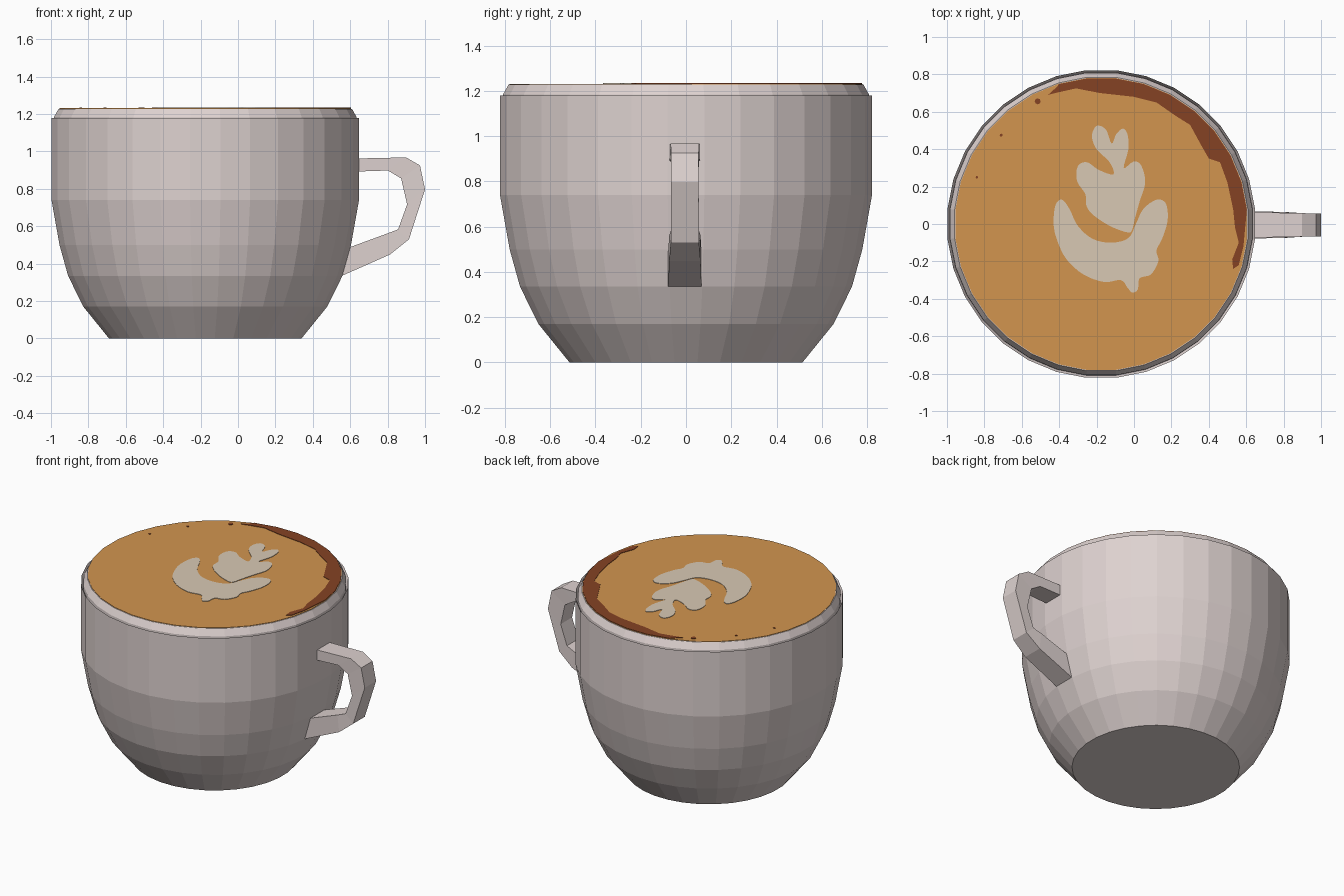
import bpy, bmesh, math

CX, SIDES, TOP = -0.175, 32, 1.23


def material(name, rgb):
    """Flat material from 0-255 sRGB values."""
    def lin(c):
        c /= 255
        return c / 12.92 if c <= 0.04045 else ((c + 0.055) / 1.055) ** 2.4
    m = bpy.data.materials.new(name)
    m.diffuse_color = (*[lin(c) for c in rgb], 1)
    return m


CERAMIC = material("ceramic", (222, 210, 208))
COFFEE = material("coffee", (210, 149, 79))
CREMA = material("dark_crema", (133, 66, 35))
FOAM = material("milk_foam", (217, 201, 180))


def finish(name, bm, mat):
    bmesh.ops.recalc_face_normals(bm, faces=bm.faces)
    mesh = bpy.data.meshes.new(name)
    bm.to_mesh(mesh)
    bm.free()
    mesh.materials.append(mat)
    obj = bpy.data.objects.new(name, mesh)
    bpy.context.collection.objects.link(obj)
    return obj


def loft(name, rings, mat):
    """Join rings of points into a closed, capped solid."""
    bm = bmesh.new()
    vs = [[bm.verts.new(p) for p in ring] for ring in rings]
    n = len(vs[0])
    for a, b in zip(vs, vs[1:]):
        for i in range(n):
            j = (i + 1) % n
            bm.faces.new((a[i], a[j], b[j], b[i]))
    bm.faces.new(vs[0])
    bm.faces.new(vs[-1])
    return finish(name, bm, mat)


def ring(r, z):
    return [(CX + r * math.cos((i + 0.5) * math.tau / SIDES),
             r * math.sin((i + 0.5) * math.tau / SIDES), z) for i in range(SIDES)]


def plate(name, outline, mat, thick=0.003):
    """Thin painted plate lying on the coffee."""
    z = TOP + 0.001
    return loft(name, [[(x, y, z) for x, y in outline],
                       [(x, y, z + thick) for x, y in outline]], mat)


def smooth(points, steps=4):
    """Closed Catmull-Rom curve through the points."""
    out, n = [], len(points)
    for i in range(n):
        p0, p1, p2, p3 = (points[(i + k) % n] for k in (-1, 0, 1, 2))
        for s in range(steps):
            t = s / steps
            out.append(tuple(0.5 * (2 * b + (c - a) * t + (2 * a - 5 * b + 4 * c - d) * t * t
                                    + (3 * b - a - 3 * c + d) * t ** 3)
                             for a, b, c, d in zip(p0, p1, p2, p3)))
    return out


# Cup body with groove and bevelled lip
loft("cup", [ring(r, z) for r, z in [
    (0.517, 0), (0.655, 0.17), (0.737, 0.335), (0.783, 0.5), (0.826, 0.74),
    (0.826, 1.18), (0.813, 1.155), (0.812, 1.185), (0.788, TOP - 0.002)]], CERAMIC)

# Coffee surface
loft("coffee_surface", [ring(0.784, TOP - 0.003), ring(0.784, TOP + 0.001)], COFFEE)

# Handle: outer point, inner point and half width of each section
sections = [((0.62, 0.962), (0.62, 0.892), 0.068), ((0.898, 0.968), (0.802, 0.898), 0.063),
            ((0.973, 0.925), (0.872, 0.856), 0.061), ((1.0, 0.797), (0.904, 0.717), 0.061),
            ((0.914, 0.53), (0.856, 0.583), 0.062), ((0.813, 0.449), (0.80, 0.562), 0.069),
            ((0.54, 0.328), (0.59, 0.485), 0.074)]
loft("handle", [[(o[0], -w - 0.005, o[1]), (o[0], w - 0.005, o[1]),
                 (i[0], w - 0.005, i[1]), (i[0], -w - 0.005, i[1])]
                for o, i, w in sections], CERAMIC)

# Dark crema band along the back right of the rim
inner = [(-0.46, 0.69), (-0.40, 0.705), (-0.31, 0.725), (-0.18, 0.70), (0.0, 0.68),
         (0.12, 0.65), (0.22, 0.58), (0.30, 0.53), (0.36, 0.42), (0.40, 0.35),
         (0.46, 0.33), (0.50, 0.22), (0.53, 0.08), (0.54, -0.02), (0.56, -0.10),
         (0.525, -0.19), (0.53, -0.24), (0.56, -0.22), (0.585, -0.12)]
rim = [p[:2] for p in ring(0.782, 0)[:10]]
plate("crema_band", inner + rim + [(-0.41, 0.735)], CREMA)

# Crema specks
for k, (x, y, r) in enumerate([(-0.515, 0.656, 0.016), (-0.71, 0.475, 0.008),
                               (-0.84, 0.25, 0.007)]):
    plate(f"crema_speck_{k + 1}", [(x + r * math.cos(a * math.tau / 8),
                                    y + r * math.sin(a * math.tau / 8)) for a in range(8)], CREMA)

# Latte art: lower crescent leaf
plate("foam_lower_leaf", smooth([
    (-0.43, 0.0), (-0.42, 0.10), (-0.385, 0.13), (-0.345, 0.08), (-0.30, -0.01), (-0.22, -0.08),
    (-0.12, -0.10), (-0.03, -0.075), (0.01, 0.0), (0.05, 0.08), (0.12, 0.13), (0.17, 0.11),
    (0.18, 0.02), (0.15, -0.08), (0.12, -0.14), (0.13, -0.20), (0.09, -0.27), (0.03, -0.29),
    (0.02, -0.35), (-0.01, -0.367), (-0.035, -0.34), (-0.07, -0.30), (-0.16, -0.31),
    (-0.27, -0.27), (-0.36, -0.19), (-0.41, -0.09)]), FOAM)

# Latte art: upper leaf with petals
plate("foam_upper_leaf", smooth([
    (-0.035, -0.045), (-0.13, -0.01), (-0.22, 0.05), (-0.255, 0.10), (-0.26, 0.16),
    (-0.305, 0.23), (-0.30, 0.31), (-0.25, 0.33), (-0.19, 0.29), (-0.11, 0.265),
    (-0.13, 0.33), (-0.20, 0.40), (-0.225, 0.47), (-0.20, 0.525), (-0.15, 0.505),
    (-0.12, 0.43), (-0.095, 0.48), (-0.06, 0.51), (-0.035, 0.48), (-0.03, 0.40),
    (-0.055, 0.30), (0.0, 0.335), (0.04, 0.31), (0.06, 0.22), (0.03, 0.12),
    (0.005, 0.03), (-0.01, -0.03)]), FOAM)
